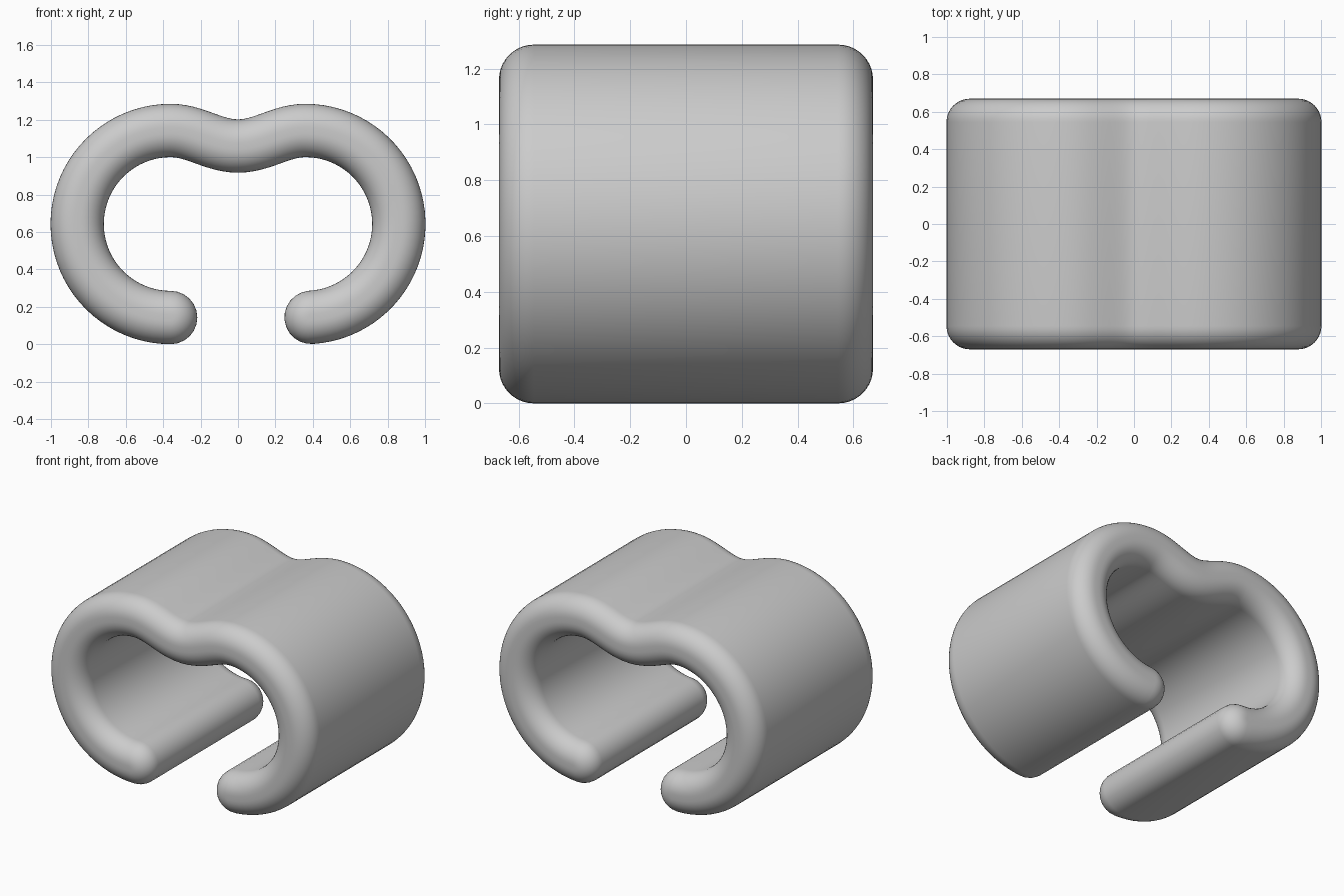
import bpy
import bmesh
from math import cos, sin, pi, radians, atan2
from mathutils import Vector

cube = bpy.data.objects.get("Cube")
if cube:
    bpy.data.objects.remove(cube, do_unlink=True)

HALF_WALL = 0.1425     # half of the wall thickness
HALF_DEPTH = 0.67
ROUND = 0.125          # rounding of the front and back rims
LOBE_X, LOBE_Z, LOBE_R = 0.36, 0.643, 0.5
DIP = 0.083            # depth of the saddle between the lobes


def lobe(side, end_angle, steps=40):
    """Arc from the top of a lobe down to its free lip."""
    pts = []
    for i in range(steps + 1):
        a = radians(90 + (end_angle - 90) * i / steps)
        pts.append(Vector((side * (LOBE_X + LOBE_R * cos(a)), LOBE_Z + LOBE_R * sin(a))))
    return pts


# Centre line: left lip, left lobe, saddle, right lobe, right lip
saddle = []
for i in range(1, 24):
    x = LOBE_X * (i / 12 - 1)
    saddle.append(Vector((x, LOBE_Z + LOBE_R - DIP * (1 + cos(pi * x / LOBE_X)) / 2)))
path = lobe(-1, -90)[::-1] + saddle + lobe(1, -86.5)
tangents = [(path[min(i + 1, len(path) - 1)] - path[max(i - 1, 0)]).normalized()
            for i in range(len(path))]
tangents[0] = Vector((-1, 0))
CAP = 12


def outline(w):
    """Closed loop at distance w around the centre line, with round ends."""
    normals = [Vector((-t.y, t.x)) for t in tangents]
    loop = [p + n * w for p, n in zip(path, normals)]
    a = atan2(normals[-1].y, normals[-1].x)
    loop += [path[-1] + w * Vector((cos(a - pi * k / CAP), sin(a - pi * k / CAP)))
             for k in range(1, CAP)]
    loop += [p - n * w for p, n in zip(path[::-1], normals[::-1])]
    a = atan2(-normals[0].y, -normals[0].x)
    loop += [path[0] + w * Vector((cos(a - pi * k / CAP), sin(a - pi * k / CAP)))
             for k in range(1, CAP)]
    return loop


# Stack outlines from front to back, shrinking towards each rim
STEPS = 10
levels = []
for k in range(STEPS + 1):
    a = pi / 2 * k / STEPS
    levels.append((HALF_WALL - ROUND + ROUND * sin(a), -HALF_DEPTH + ROUND * (1 - cos(a))))
levels += [(w, -y) for w, y in reversed(levels)]

bm = bmesh.new()
rings = [[bm.verts.new((p.x, y, p.y)) for p in outline(w)] for w, y in levels]
count = len(rings[0])
for a, b in zip(rings, rings[1:]):
    for i in range(count):
        j = (i + 1) % count
        bm.faces.new((a[i], a[j], b[j], b[i]))

# Close the narrow flat strip on both rims
n = len(path)
for ring in (rings[0], rings[-1]):
    inner = ring[n + CAP - 1:2 * n + CAP - 1][::-1]
    for i in range(n - 1):
        bm.faces.new((ring[i], ring[i + 1], inner[i + 1], inner[i]))
    bm.faces.new(ring[n - 1:n + CAP])
    bm.faces.new(ring[2 * n + CAP - 2:] + [ring[0]])
bmesh.ops.recalc_face_normals(bm, faces=bm.faces)

mesh = bpy.data.meshes.new("clip_band")
bm.to_mesh(mesh)
bm.free()
band = bpy.data.objects.new("clip_band", mesh)
bpy.context.collection.objects.link(band)

# Plain grey
grey = bpy.data.materials.new("plain_grey")
grey.use_nodes = True
colour = (0.6, 0.6, 0.6, 1)
grey.diffuse_color = colour
grey.node_tree.nodes["Principled BSDF"].inputs["Base Color"].default_value = colour
mesh.materials.append(grey)

bpy.context.view_layer.objects.active = band
band.select_set(True)
bpy.ops.object.shade_smooth_by_angle(angle=radians(40))
